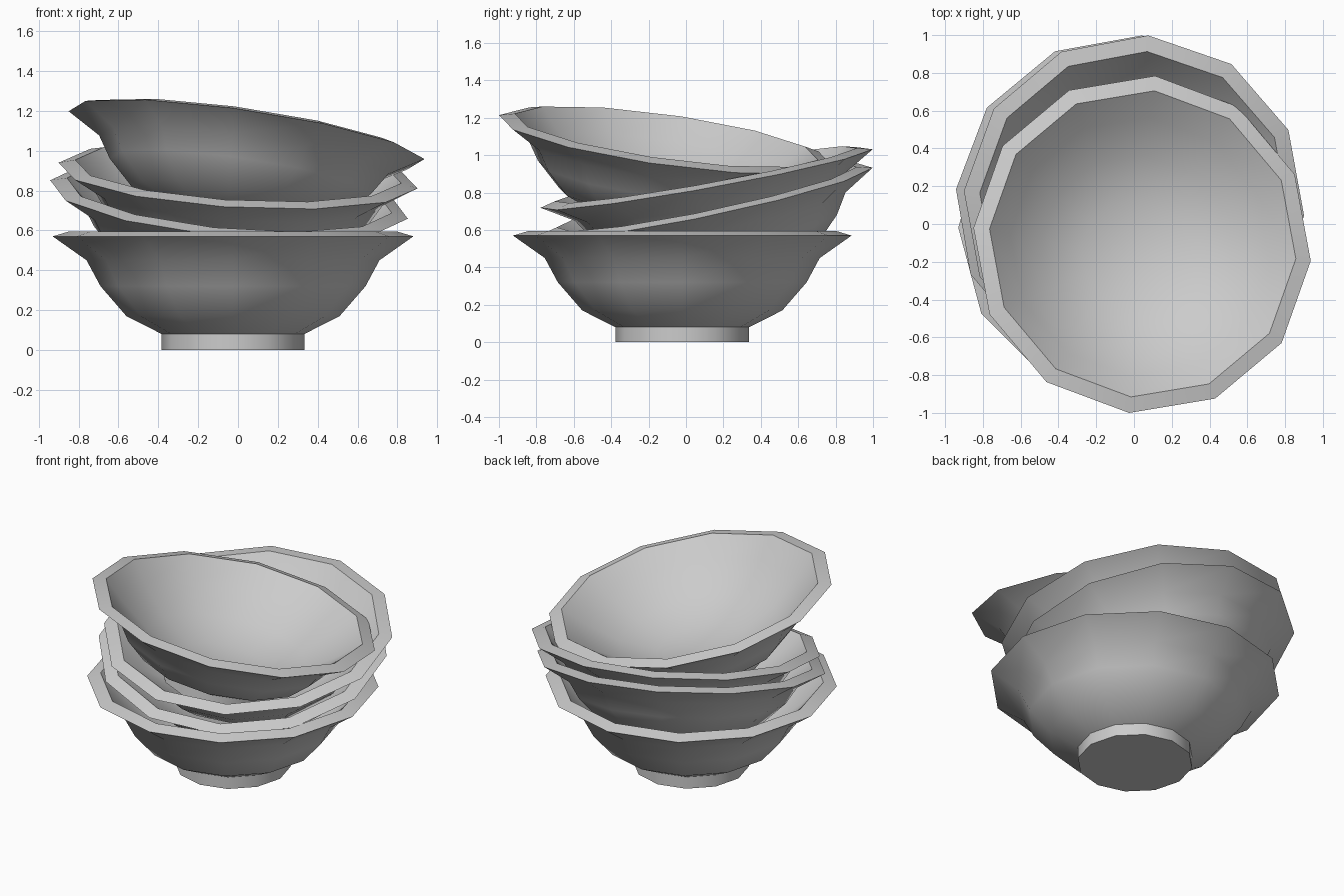
import bpy, bmesh, math
from mathutils import Vector, Matrix

if "Cube" in bpy.data.objects:
    bpy.data.objects.remove(bpy.data.objects["Cube"])

SIDES = 12
RIM_Z = 0.57
# (radius, height): foot, outer wall, flared lip, inner wall
PROFILE = [(0.358, 0.0), (0.358, 0.08), (0.535, 0.17), (0.665, 0.32),
           (0.735, 0.45), (0.905, 0.57), (0.822, 0.595),
           (0.695, 0.455), (0.51, 0.29), (0.28, 0.18)]
INNER_BOTTOM = 0.145


def make_bowl(name, rim_centre, slope_x, slope_y, phase, depth):
    """Lathe one bowl, then tilt it so its rim follows the given slopes."""
    bm = bmesh.new()
    rings = []
    for r, z in PROFILE:
        ring = []
        for i in range(SIDES):
            a = 2 * math.pi * i / SIDES + math.radians(phase)
            ring.append(bm.verts.new((r * math.cos(a), r * math.sin(a), (z - RIM_Z) * depth)))
        rings.append(ring)
    for low, high in zip(rings, rings[1:]):
        for i in range(SIDES):
            j = (i + 1) % SIDES
            bm.faces.new((low[i], low[j], high[j], high[i]))
    # underside of the foot and inner floor
    bm.faces.new(rings[0][::-1])
    tip = bm.verts.new((0, 0, (INNER_BOTTOM - RIM_Z) * depth))
    for i in range(SIDES):
        bm.faces.new((rings[-1][i], rings[-1][(i + 1) % SIDES], tip))
    bmesh.ops.recalc_face_normals(bm, faces=bm.faces[:])

    normal = Vector((-slope_x, -slope_y, 1)).normalized()
    tilt = Vector((0, 0, 1)).rotation_difference(normal).to_matrix().to_4x4()
    bm.transform(Matrix.Translation(rim_centre) @ tilt)

    mesh = bpy.data.meshes.new(name)
    bm.to_mesh(mesh)
    bm.free()
    obj = bpy.data.objects.new(name, mesh)
    bpy.context.collection.objects.link(obj)
    bpy.ops.object.select_all(action='DESELECT')
    obj.select_set(True)
    bpy.context.view_layer.objects.active = obj
    bpy.ops.object.shade_smooth_by_angle(angle=math.radians(36))
    return obj


# stack from the bottom up; the upper three bowls are shallower
make_bowl("bottom_bowl", (-0.025, -0.02, 0.57), 0.0, 0.0, 0, 1.0)
make_bowl("second_bowl", (-0.045, 0.115, 0.755), -0.0915, 0.21, -5, 0.84)
make_bowl("third_bowl", (0.0, 0.11, 0.875), -0.0585, 0.181, -4.5, 0.84)
make_bowl("top_bowl", (0.043, -0.108, 1.078), -0.148, -0.141, -5, 0.84)
